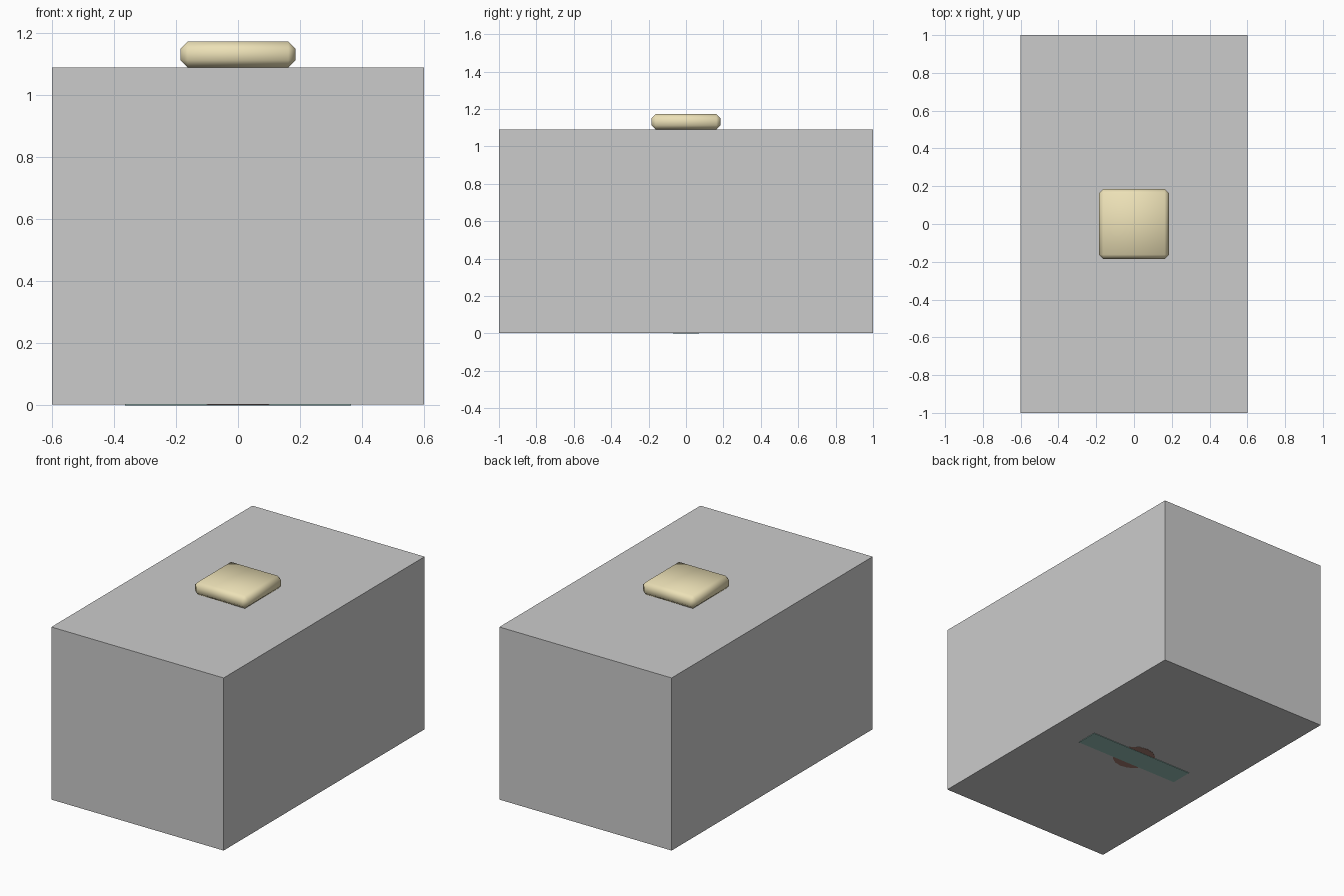
import bpy

if "Cube" in bpy.data.objects:
    bpy.data.objects.remove(bpy.data.objects["Cube"])


def material(name, rgb):
    m = bpy.data.materials.new(name)
    m.diffuse_color = (*rgb, 1)
    m.use_nodes = True
    m.node_tree.nodes["Principled BSDF"].inputs["Base Color"].default_value = m.diffuse_color
    return m


def box(name, size, z0, z1, bevel=0, mat=None):
    bpy.ops.mesh.primitive_cube_add(size=1, location=(0, 0, (z0 + z1) / 2))
    o = bpy.context.object
    o.name = name
    o.scale = (size[0], size[1], z1 - z0)
    bpy.ops.object.transform_apply(location=False, rotation=False, scale=True)
    if bevel:
        b = o.modifiers.new("edge_bevel", "BEVEL")
        b.width = bevel
        b.segments = 1
        bpy.ops.object.shade_smooth()
    if mat:
        o.data.materials.append(mat)
    return o


gold = material("gold", (0.84, 0.75, 0.47))
pale = material("pale", (0.80, 0.79, 0.75))
brown = material("brown", (0.36, 0.20, 0.16))
teal = material("teal", (0.30, 0.52, 0.47))

# Large plain enclosing block
box("outer_block", (1.2, 2.0), 0.003, 1.09)

# Square cushion-like pad with chamfered edges on top
box("top_pad", (0.37, 0.37), 1.09, 1.173, 0.023, gold)

# Table enclosed by the block: slab, round pedestal and foot bar
box("table_slab", (1.198, 1.998), 0.93, 1.089, 0.045, pale)
bpy.ops.mesh.primitive_cylinder_add(vertices=16, radius=0.125, depth=0.94,
                                    location=(0, 0, 0.4715))
pedestal = bpy.context.object
pedestal.name = "pedestal"
pedestal.data.materials.append(brown)
bpy.ops.object.shade_smooth_by_angle()
box("foot_bar", (0.73, 0.14), 0.0, 0.08, 0, teal)
